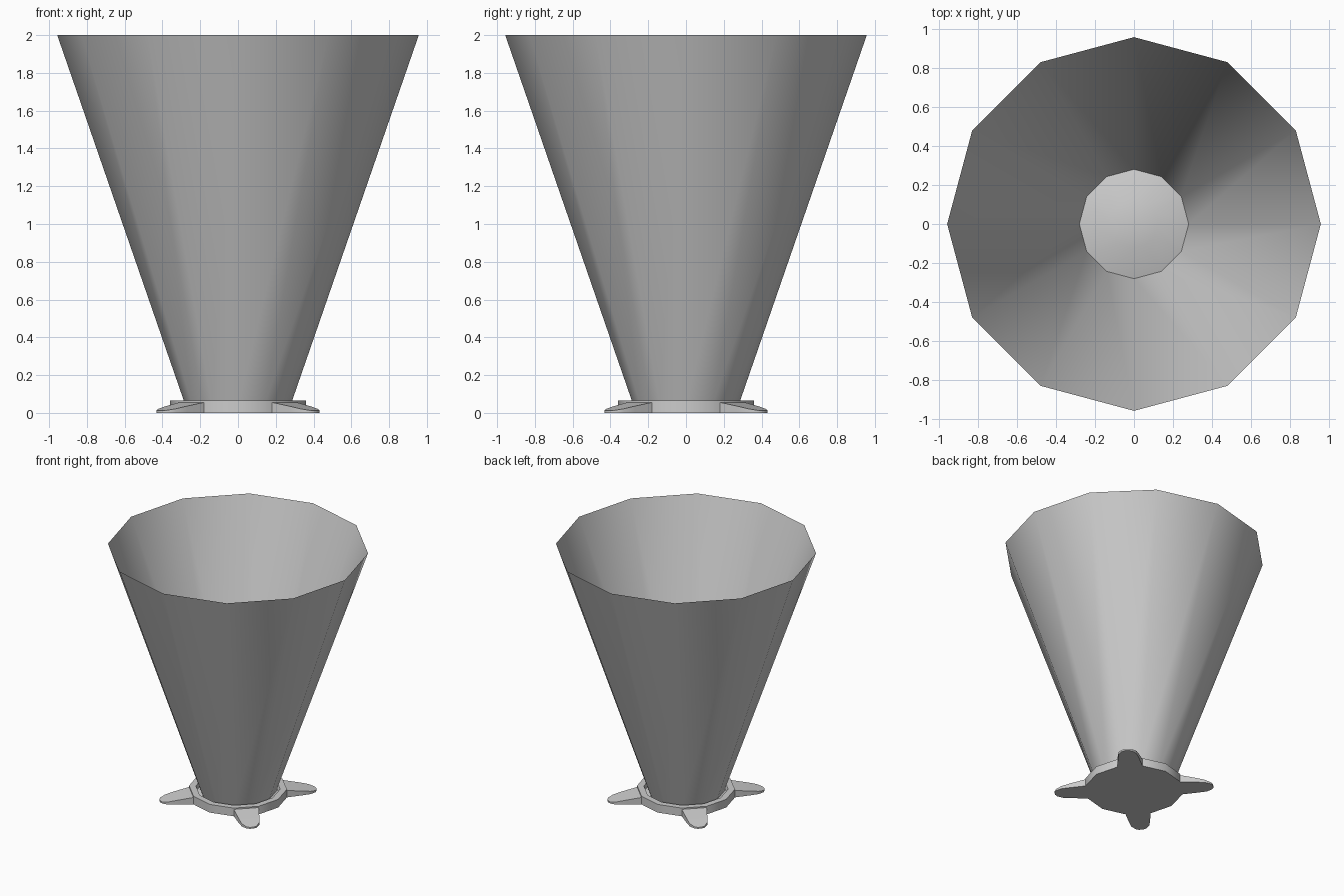
import bpy, bmesh
from math import cos, sin, pi, radians

if "Cube" in bpy.data.objects:
    bpy.data.objects.remove(bpy.data.objects["Cube"])

SIDES = 12


def finish(bm, name, smooth=None, fix_normals=True):
    if fix_normals:
        bmesh.ops.recalc_face_normals(bm, faces=bm.faces[:])
    me = bpy.data.meshes.new(name)
    bm.to_mesh(me)
    bm.free()
    ob = bpy.data.objects.new(name, me)
    bpy.context.collection.objects.link(ob)
    if smooth:
        bpy.ops.object.select_all(action='DESELECT')
        ob.select_set(True)
        bpy.context.view_layer.objects.active = ob
        bpy.ops.object.shade_smooth_by_angle(angle=radians(smooth))
    return ob


def lathe(name, profile, smooth=None, cap_start=False, cap_end=False):
    """Revolve (radius, z) points into a 12-sided shell."""
    bm = bmesh.new()
    rings = [[bm.verts.new((r * cos(2 * pi * i / SIDES), r * sin(2 * pi * i / SIDES), z))
              for i in range(SIDES)] for r, z in profile]
    for a, b in zip(rings, rings[1:]):
        for i in range(SIDES):
            j = (i + 1) % SIDES
            bm.faces.new((a[i], a[j], b[j], b[i]))
    if cap_start:
        bm.faces.new(rings[0][::-1])
    if cap_end:
        bm.faces.new(rings[-1])
    return finish(bm, name, smooth)


# Open flared cup, a single thin wall
lathe("flared_cup", [(0.28, 0.045), (0.957, 2.0)], smooth=40)

# Base plate: flat underside, raised rim, groove and low centre dome
lathe("base_plate",
      [(0.36, 0), (0.36, 0.066), (0.31, 0.066), (0.30, 0.035), (0.123, 0.09)],
      smooth=35, cap_start=True, cap_end=True)

# Four tapered feet, one on every diagonal side of the rim
half = [(0.345, 0.093, 0.056), (0.46, 0.078, 0.036), (0.53, 0.066, 0.022),
        (0.57, 0.04, 0.014), (0.583, 0.015, 0.012)]
outline = [(u, -w, z) for u, w, z in half] + [(u, w, z) for u, w, z in reversed(half)]


def foot(name, angle):
    c, s = cos(angle), sin(angle)
    bm = bmesh.new()
    low = [bm.verts.new((u * c - w * s, u * s + w * c, 0)) for u, w, z in outline]
    top = [bm.verts.new((u * c - w * s, u * s + w * c, z)) for u, w, z in outline]
    n, m = len(outline), len(half)
    bm.faces.new(low[::-1])
    for i in range(m - 1):  # sloping top strips
        bm.faces.new((top[i], top[i + 1], top[n - 2 - i], top[n - 1 - i]))
    for i in range(n):
        j = (i + 1) % n
        bm.faces.new((low[i], low[j], top[j], top[i]))
    finish(bm, name, smooth=30)


for k, name in enumerate(("back_right", "back_left", "front_left", "front_right")):
    foot(name + "_foot", pi / 4 + k * pi / 2)
